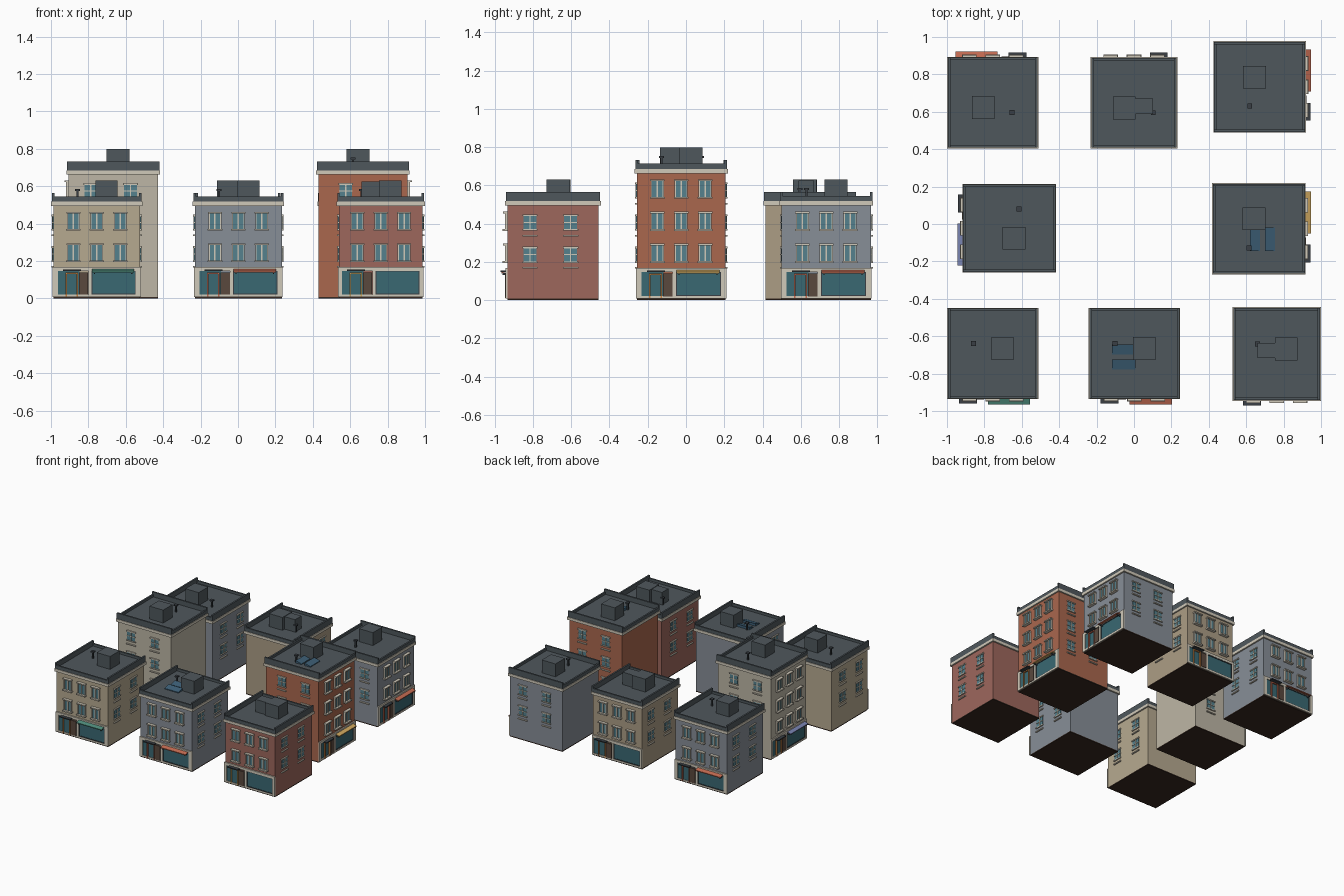
import bpy, bmesh, math
from mathutils import Matrix, Vector

if "Cube" in bpy.data.objects:
    bpy.data.objects.remove(bpy.data.objects["Cube"])

MATS = {}


def mat(name, hexcol):
    if name not in MATS:
        m = bpy.data.materials.new(name)
        m.diffuse_color = [(int(hexcol[i:i + 2], 16) / 255) ** 2.2 for i in (0, 2, 4)] + [1]
        m.use_nodes = True
        m.node_tree.nodes["Principled BSDF"].inputs["Base Color"].default_value = m.diffuse_color
        MATS[name] = m
    return MATS[name]


PALETTE = {"cream": "b5a88f", "pale": "bcb5a4", "tan": "ab9c84", "slate": "868d96", "brick": "9c675d",
           "rust": "a8674f", "trim": "cfc8b8", "roof": "50585d", "glass": "3c6872", "pane": "56808c",
           "brown": "5a4a40", "base": "3a2d26", "green": "4f8a7a", "red": "c06a52", "gold": "d0a860",
           "blue": "7882b0", "orange": "c88448", "solar": "3f5f75", "dark": "3c4146"}


def make(name, colour, M, boxes=(), prisms=()):
    """boxes: x0,x1,y0,y1,z0,z1 ; prisms: (x0, x1, [(y,z)...])"""
    bm = bmesh.new()
    for x0, x1, y0, y1, z0, z1 in boxes:
        bmesh.ops.create_cube(bm, size=1, matrix=Matrix.Translation(
            ((x0 + x1) / 2, (y0 + y1) / 2, (z0 + z1) / 2)) @ Matrix.Diagonal((x1 - x0, y1 - y0, z1 - z0, 1)))
    for x0, x1, prof in prisms:
        f = bm.faces.new([bm.verts.new((x0, y, z)) for y, z in prof])
        r = bmesh.ops.extrude_face_region(bm, geom=[f])
        bmesh.ops.translate(bm, vec=Vector((x1 - x0, 0, 0)),
                            verts=[v for v in r["geom"] if isinstance(v, bmesh.types.BMVert)])
    bmesh.ops.recalc_face_normals(bm, faces=bm.faces)
    me = bpy.data.meshes.new(name)
    bm.to_mesh(me)
    bm.free()
    me.materials.append(mat(colour, PALETTE[colour]))
    ob = bpy.data.objects.new(name, me)
    bpy.context.collection.objects.link(ob)
    ob.matrix_world = M


def building(tag, cx, cy, w, d, angle, floors, wall, door, awning, roof_extra):
    M = Matrix.Translation((cx, cy, 0)) @ Matrix.Rotation(math.radians(angle), 4, 'Z')
    X, Y = w / 2 - .012, d / 2 - .012          # wall half sizes
    F = -Y                                     # front wall plane
    H = .495 + .168 * (floors - 2)             # wall top

    def part(name, colour, boxes=(), prisms=()):
        make(f"{tag}_{name}", colour, M, boxes, prisms)

    # main volume
    part("base", "base", [(-X, X, -Y, Y, 0, .008)])
    part("walls", wall, [(-X, X, -Y, Y, .008, H)])
    part("cornice", "trim", [(-X - .012, X + .012, -Y - .012, Y + .012, H, H + .022)])

    # roof deck and parapets, sides higher than front and back
    a, b, t, z = X + .008, Y + .008, .013, H + .022
    part("roof_deck", "roof", [(-a + t, a - t, -b + t, b - t, z, z + .008)])
    part("parapet", "roof", [(-a, -a + t, -b, b, z, z + .048), (a - t, a, -b, b, z, z + .048),
                             (-a + t, a - t, -b, -b + t, z, z + .028), (-a + t, a - t, b - t, b, z, z + .028)])

    # roof equipment
    top = H + .135
    part("roof_hut", "roof", [(-.008, .112, -.035, .088, z, top)])
    part("vent_pipe", "dark", [(-.109, -.097, .047, .059, z, z + .06), (-.116, -.09, .04, .066, z + .058, z + .068)])
    if roof_extra == "duct":
        part("roof_duct", "roof", [(-.102, -.006, -.022, .06, z, top - .004)])
    if roof_extra == "skylight":
        part("skylights", "solar", prisms=[
            (-.12, .005, [(y, z), (y + .052, z), (y + .052, z + .028), (y, z + .014)]) for y in (-.085, -.005)])

    # shopfront
    s = F - .01
    part("shop_surround", "trim", [
        (-X - .004, X + .004, s, F, .148, .168), (-X - .004, X + .004, s, F, .008, .022),
        (-X - .004, -.208, s, F, .022, .148), (-.045, -.028, s, F, .022, .148), (.208, X + .004, s, F, .022, .148)])
    part("shop_glass", "glass", [(-.028, .208, F - .004, F, .022, .148), (-.208, -.092, F - .004, F, .01, .148)])
    part("shop_window_frame", "dark", [(-.028, .208, F - .008, F, .143, .148), (-.028, .208, F - .008, F, .022, .027),
                                       (-.028, -.023, F - .008, F, .022, .148), (.203, .208, F - .008, F, .022, .148)])
    part("door_frame", door, [(-.168, -.16, s - .004, F, .01, .14), (-.108, -.1, s - .004, F, .01, .14),
                              (-.168, -.1, s - .004, F, .132, .14)])
    part("door_panel", "brown", [(-.095, -.046, F - .014, F, .02, .138)])
    part("door_canopy", "dark", [(-.18, -.085, F - .037, F, .146, .154)])
    if awning:
        part("awning", awning, prisms=[(-.025, .2, [(F, .16), (F - .04, .147), (F - .04, .14), (F, .153)])])
        part("awning_brackets", "dark", [(x, x + .006, F - .035, F, .132, .142) for x in (-.015, .184)])

    # front windows
    trim, panes = [], []
    for k in range(floors):
        zb = .2 + .168 * k
        for x in (-.125, 0, .125):
            h = .034
            trim += [(x - h, x - h + .006, F - .014, F, zb, zb + .092), (x + h - .006, x + h, F - .014, F, zb, zb + .092),
                     (x - .004, x + .004, F - .014, F, zb, zb + .092),
                     (x - h - .004, x + h + .004, F - .023, F, zb + .086, zb + .095),
                     (x - h - .005, x + h + .005, F - .025, F, zb - .006, zb + .004)]
            panes.append((x - h + .004, x + h - .004, F - .007, F, zb, zb + .088))
    part("front_window_trim", "trim", trim)
    part("front_window_panes", "pane", panes)

    # side windows, mirrored to both sides
    trim, panes = [], []
    for sx in (-1, 1):
        def side(y0, y1, out, z0, z1):
            p, q = sorted((sx * X, sx * (X + out)))
            return (p, q, y0, y1, z0, z1)
        for k in range(floors):
            zb = .195 + .168 * k
            for y in (-.12, .092):
                trim += [side(y - .04, y + .04, .01, zb + .076, zb + .085), side(y - .04, y + .04, .01, zb, zb + .008),
                         side(y - .036, y + .036, .008, zb + .04, zb + .045),
                         side(y - .003, y + .003, .008, zb, zb + .08),
                         side(y - .04, y + .04, .01, zb - .03, zb - .022)]
                panes.append(side(y - .034, y + .034, .004, zb + .004, zb + .08))
    part("side_window_trim", "trim", trim)
    part("side_window_panes", "pane", panes)


# ring of buildings: centre, width, depth, turn, window floors, colours, roof extra
for args in [
    ("front_left", -.755, -.692, .488, .488, 0, 2, "cream", "orange", "green", None),
    ("front_middle", .002, -.692, .488, .488, 0, 2, "slate", "red", "red", "skylight"),
    ("front_right", .763, -.695, .472, .5, 0, 2, "brick", "gold", None, "duct"),
    ("right_middle", .668, -.025, .488, .5, 90, 3, "rust", "orange", "gold", "skylight"),
    ("back_right", .672, .733, .49, .494, 90, 2, "slate", "red", "red", None),
    ("back_middle", .0, .648, .464, .488, 180, 2, "tan", "orange", None, "duct"),
    ("back_left", -.755, .649, .488, .488, 180, 2, "slate", "red", "red", None),
    ("left_middle", -.667, -.023, .474, .5, -90, 3, "pale", "orange", "blue", None),
]:
    building(*args)
